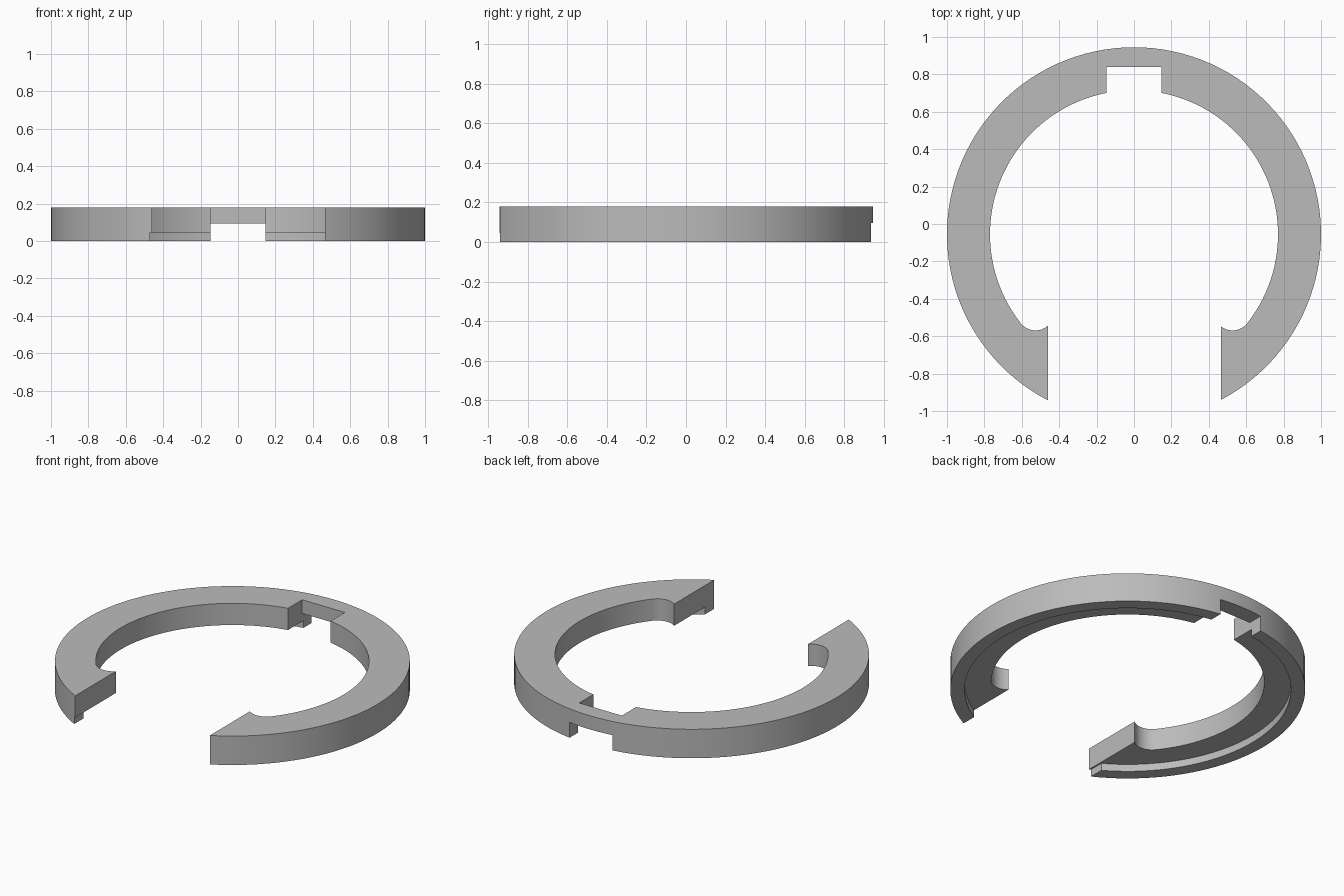
import bpy
import bmesh
from math import acos, asin, atan2, cos, pi, sin, sqrt
from mathutils import Matrix, Vector

cube = bpy.data.objects.get("Cube")
if cube:
    bpy.data.objects.remove(cube, do_unlink=True)

CY = -0.055                  # ring centre on y
OUTER, INNER, LIP = 1.0, 0.77, 0.92
TOP, STEP, SLOT = 0.18, 0.045, 0.095
LEFT, RIGHT = 0.465, -0.46   # end faces
FILLET = 0.1
NOTCH = 0.147

grey = bpy.data.materials.new("plain grey")
grey.use_nodes = True
grey.diffuse_color = (0.5, 0.5, 0.5, 1)
grey.node_tree.nodes["Principled BSDF"].inputs["Base Color"].default_value = grey.diffuse_color


def arc(cx, cy, r, a, b, steps):
    return [(cx + r * cos(a + (b - a) * i / steps),
             cy + r * sin(a + (b - a) * i / steps)) for i in range(steps + 1)]


def make_object(name, bm):
    bmesh.ops.recalc_face_normals(bm, faces=bm.faces)
    mesh = bpy.data.meshes.new(name)
    bm.to_mesh(mesh)
    bm.free()
    mesh.materials.append(grey)
    obj = bpy.data.objects.new(name, mesh)
    bpy.context.collection.objects.link(obj)
    return obj


def prism(name, points, z0, z1):
    bm = bmesh.new()
    face = bm.faces.new([bm.verts.new((x, y, z0)) for x, y in points])
    ext = bmesh.ops.extrude_face_region(bm, geom=[face])
    bmesh.ops.translate(bm, vec=(0, 0, z1 - z0),
                        verts=[v for v in ext["geom"] if isinstance(v, bmesh.types.BMVert)])
    return make_object(name, bm)


def box(name, x0, x1, y0, y1, z0, z1):
    return prism(name, [(x0, y0), (x1, y0), (x1, y1), (x0, y1)], z0, z1)


# Open ring outline: outer arc, then inner arc with a rounded hook at each end
hook = Vector((0.528, -0.415)).normalized() * (INNER - FILLET)
tangent = atan2(hook.y, hook.x)
end_left = -acos(LEFT / OUTER)
end_right = pi + acos(-RIGHT / OUTER)
stop_left = -acos((LEFT - hook.x) / FILLET)
stop_right = -acos((RIGHT + hook.x) / FILLET)
outline = arc(0, CY, OUTER, end_left, end_right, 100)
outline += arc(-hook.x, CY + hook.y, FILLET, stop_right, -pi - tangent, 12)
outline += arc(0, CY, INNER, pi - tangent, tangent, 90)[1:-1]
outline += arc(hook.x, CY + hook.y, FILLET, tangent, stop_left, 12)
ring = prism("retaining_ring", outline, 0, TOP)

# Cutters: recess under the ring, back notch, slot beneath it, lip end trim
cutters = [
    prism("recess_cutter", arc(0, CY, LIP, 0, 2 * pi, 120)[:-1], -0.1, STEP),
    box("notch_cutter", -NOTCH, NOTCH, 0.5, 0.84, -0.2, 0.3),
    box("slot_cutter", -NOTCH, NOTCH, 0.6, 1.2, -0.3, SLOT),
    box("lip_end_cutter", RIGHT - 0.01, RIGHT + 0.1, -1.2, -0.7, -0.15, STEP),
]
bpy.context.view_layer.objects.active = ring
for cutter in cutters:
    cutter.hide_render = True
    mod = ring.modifiers.new(cutter.name, "BOOLEAN")
    mod.operation = "DIFFERENCE"
    mod.solver = "EXACT"
    mod.object = cutter
    bpy.ops.object.modifier_apply(modifier=mod.name)
    bpy.data.objects.remove(cutter, do_unlink=True)

# Smooth the round walls, keep the edges crisp
bpy.ops.object.select_all(action="DESELECT")
ring.select_set(True)
bpy.ops.object.shade_smooth_by_angle(angle=pi / 6)
